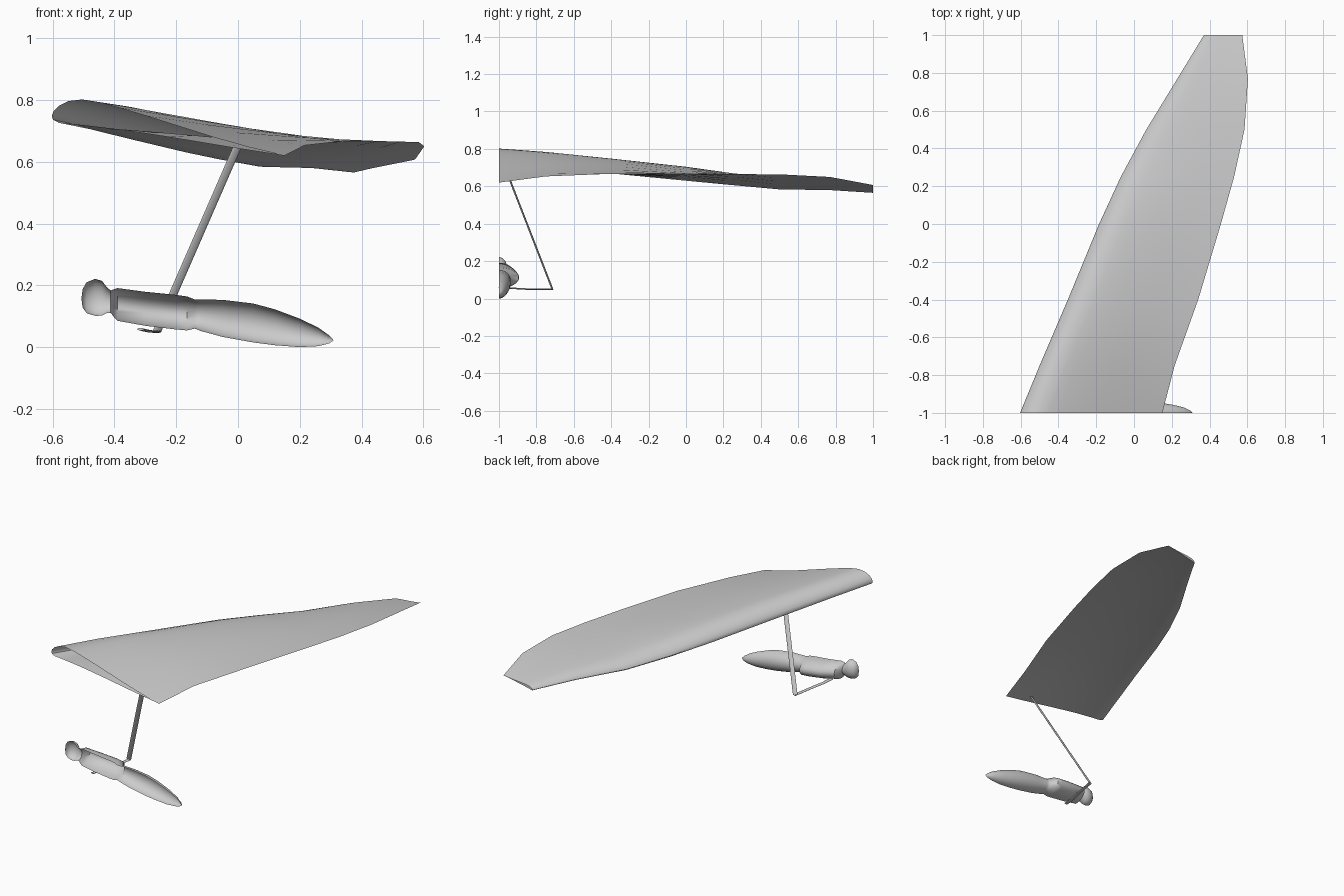
import bpy, bmesh, math
from mathutils import Vector

if "Cube" in bpy.data.objects:
    bpy.data.objects.remove(bpy.data.objects["Cube"])


def loft(name, sections, closed=False, cap_start=False, cap_end=False, angle=40):
    """Skin a list of equal-length point rings."""
    bm = bmesh.new()
    rings = [[bm.verts.new(p) for p in s] for s in sections]
    n = len(rings[0])
    for a, b in zip(rings, rings[1:]):
        for j in range(n if closed else n - 1):
            k = (j + 1) % n
            bm.faces.new((a[j], a[k], b[k], b[j]))
    if cap_start:
        bm.faces.new(rings[0][::-1])
    if cap_end:
        bm.faces.new(rings[-1])
    bmesh.ops.remove_doubles(bm, verts=bm.verts, dist=1e-5)
    if closed:
        bmesh.ops.recalc_face_normals(bm, faces=bm.faces)
    me = bpy.data.meshes.new(name)
    bm.to_mesh(me)
    bm.free()
    ob = bpy.data.objects.new(name, me)
    bpy.context.collection.objects.link(ob)
    bpy.context.view_layer.objects.active = ob
    ob.select_set(True)
    bpy.ops.object.shade_smooth_by_angle(angle=math.radians(angle))
    ob.select_set(False)
    return ob


def bar(name, path, across, thin, wide):
    """Flattened streamlined tube along a path; 'across' is the wide direction."""
    pts = [Vector(p) for p in path]
    rings = []
    for i, p in enumerate(pts):
        t = (pts[min(i + 1, len(pts) - 1)] - pts[max(i - 1, 0)]).normalized()
        w = Vector(across)
        w = (w - t * w.dot(t)).normalized()
        h = t.cross(w)
        rings.append([p + w * wide * math.cos(a) + h * thin * math.sin(a)
                      for a in (k * math.tau / 12 for k in range(12))])
    return loft(name, rings, closed=True, cap_start=True, cap_end=True)


# Wing: airfoil (chord fraction, height), lower trailing edge round to upper
airfoil = [(1, 0), (.75, -.002), (.5, -.002), (.28, -.004), (.12, -.01), (.03, -.015),
           (.005, -.008), (0, .003), (.008, .02), (.03, .04), (.07, .06), (.13, .073),
           (.2, .073), (.28, .067), (.4, .055), (.55, .038), (.7, .021), (.85, .008), (1, 0)]
# y, leading x, leading z, trailing x, trailing z, camber scale
stations = [(-1, -.603, .745, .15, .62, 1), (-.75, -.50, .722, .215, .653, .97),
            (-.4, -.35, .683, .34, .667, .92), (0, -.185, .641, .46, .667, .8),
            (.25, -.07, .614, .53, .665, .62), (.5, .065, .588, .585, .664, .45),
            (.77, .23, .583, .603, .65, .35), (1, .37, .567, .573, .607, .2)]
loft("wing_sail", [[(lx + u * (tx - lx), y, lz + u * (tz - lz) + h * s) for u, h in airfoil]
                   for y, lx, lz, tx, tz, s in stations], cap_end=True)

# Pilot: half body open on the y = -1 plane (x, centre z, y radius, z radius)
body = [(-.507, .157, 0, 0), (-.503, .158, .022, .03), (-.49, .16, .036, .05),
        (-.462, .161, .044, .06), (-.44, .158, .042, .056), (-.425, .152, .034, .042),
        (-.412, .147, .032, .036), (-.403, .143, .05, .044), (-.39, .138, .08, .053),
        (-.3, .124, .1, .055), (-.2, .113, .108, .056), (-.165, .109, .105, .055),
        (-.14, .107, .064, .047), (-.12, .103, .06, .051), (-.05, .093, .063, .06),
        (.05, .078, .062, .063), (.12, .064, .056, .058), (.2, .046, .044, .046),
        (.26, .033, .03, .03), (.295, .025, .014, .013), (.31, .022, 0, 0)]
arc = [math.radians(-90 + 180 * k / 14) for k in range(15)]
loft("pilot_in_harness", [[(x, -1 + ry * math.cos(a), z + rz * math.sin(a)) for a in arc]
                          for x, z, ry, rz in body], angle=50)

# Control frame: upright strut and base bar
bar("control_upright", [(-.002, -.947, .648), (-.262, -.715, .052)], (1, 0, .45), .004, .014)
bar("control_base_bar", [(-.258, -.713, .05), (-.27, -.78, .05), (-.285, -.86, .051),
                         (-.305, -.93, .055), (-.315, -1, .058)], (1, 0, 0), .004, .011)
